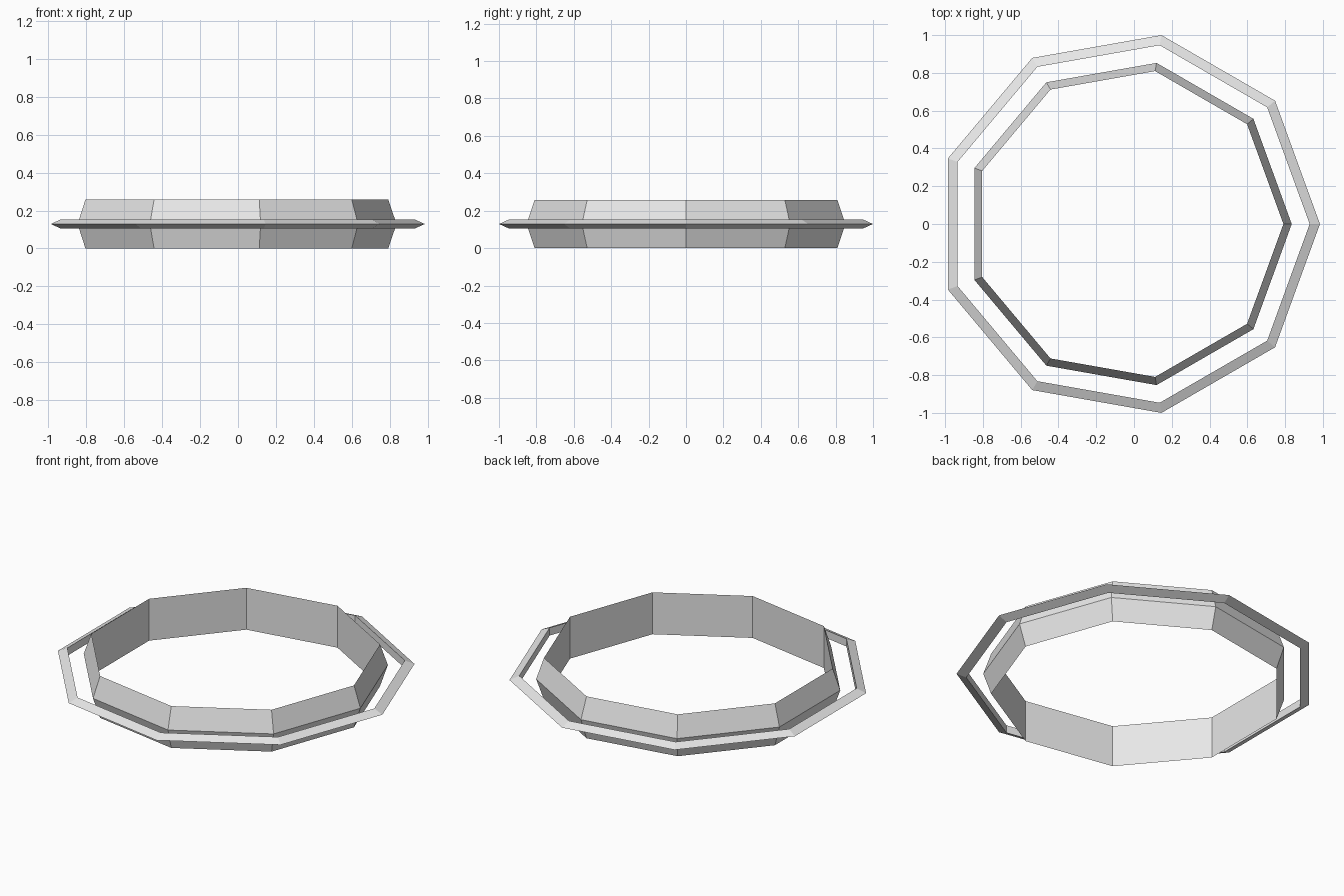
import bpy
import bmesh
from math import cos, sin, tau

cube = bpy.data.objects.get("Cube")
if cube:
    bpy.data.objects.remove(cube, do_unlink=True)

SIDES = 9
CENTRE_X = -0.031
MID_Z = 0.129

# One plain grey for both rings
grey = bpy.data.materials.new("light grey")
grey.use_nodes = True
grey.diffuse_color = (0.8, 0.8, 0.8, 1)
grey.node_tree.nodes["Principled BSDF"].inputs["Base Color"].default_value = (0.8, 0.8, 0.8, 1)


def ring(name, inner, outer, half_height):
    """Nine-sided ring with a triangular section: flat inside, ridge outside."""
    profile = [(inner, -half_height), (outer, 0), (inner, half_height)]
    bm = bmesh.new()
    loops = []
    for i in range(SIDES):
        a = tau * i / SIDES
        loops.append([bm.verts.new((r * cos(a), r * sin(a), z)) for r, z in profile])
    for i, here in enumerate(loops):
        there = loops[(i + 1) % SIDES]
        for j in range(len(profile)):
            k = (j + 1) % len(profile)
            bm.faces.new((here[j], there[j], there[k], here[k]))
    bmesh.ops.recalc_face_normals(bm, faces=bm.faces)
    mesh = bpy.data.meshes.new(name)
    bm.to_mesh(mesh)
    bm.free()
    mesh.materials.append(grey)
    obj = bpy.data.objects.new(name, mesh)
    obj.location = (CENTRE_X, 0, MID_Z)
    bpy.context.collection.objects.link(obj)
    return obj


# Tall inner band and the thin rim floating around it
ring("inner_band", 0.822, 0.866, 0.129)
ring("outer_rim", 0.961, 1.0154, 0.024)
